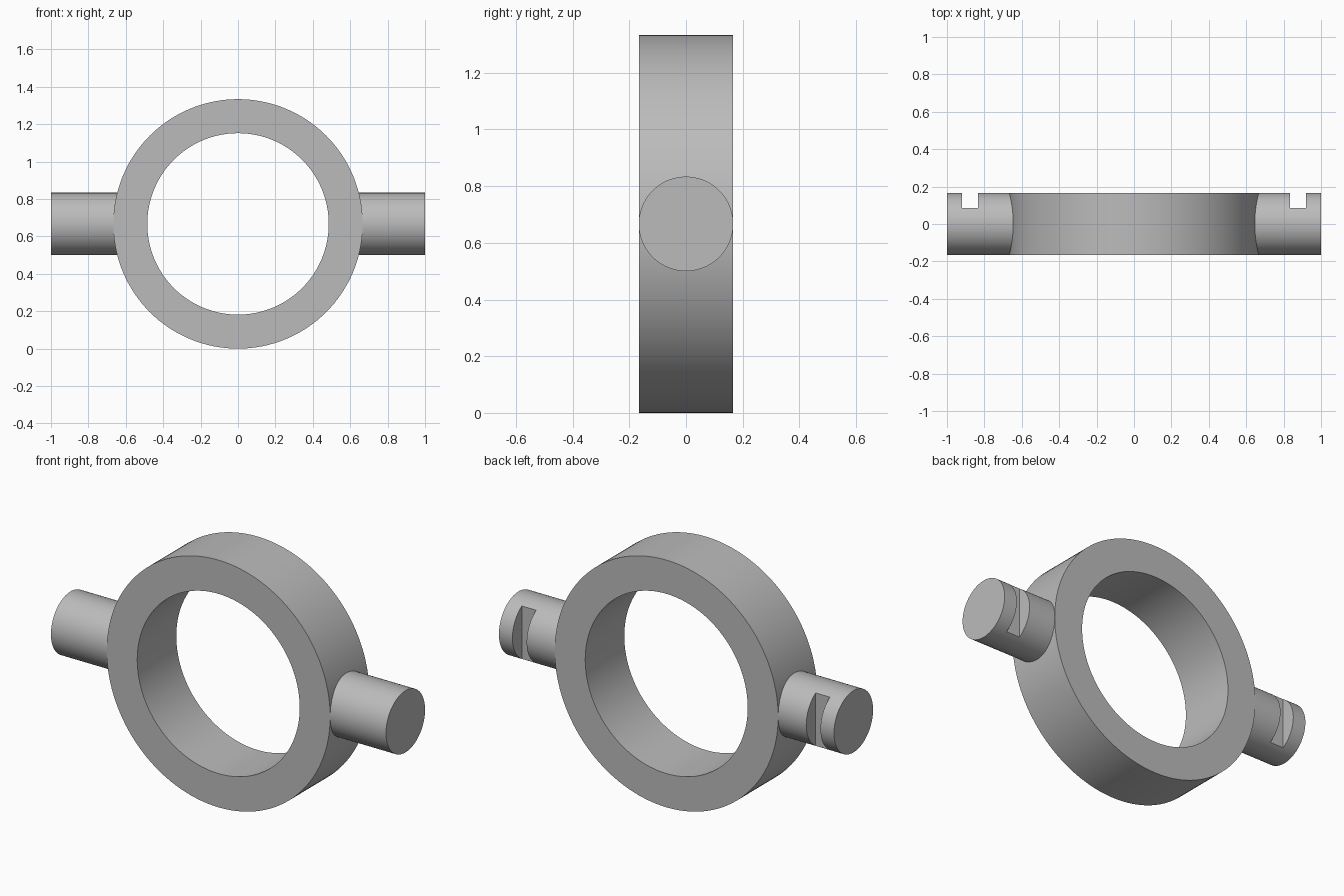
import bpy
import math

RING_R, BORE_R, PIN_R = 0.667, 0.485, 0.1667
CENTRE_Z = RING_R

default = bpy.data.objects.get("Cube")
if default:
    bpy.data.objects.remove(default, do_unlink=True)

steel = bpy.data.materials.new("plain grey")
steel.use_nodes = True
grey = (0.5, 0.5, 0.5, 1)
steel.diffuse_color = grey
steel.node_tree.nodes["Principled BSDF"].inputs["Base Color"].default_value = grey


def cylinder(name, radius, length, location, rotation, sides):
    bpy.ops.mesh.primitive_cylinder_add(vertices=sides, radius=radius, depth=length,
                                        location=location, rotation=rotation)
    obj = bpy.context.object
    obj.name = name
    obj.data.materials.append(steel)
    return obj


def cut(obj, cutter):
    """Subtract the cutter from the object, then discard the cutter."""
    mod = obj.modifiers.new("cut", 'BOOLEAN')
    mod.operation = 'DIFFERENCE'
    mod.solver = 'EXACT'
    mod.object = cutter
    cutter.hide_render = True
    bpy.ops.object.select_all(action='DESELECT')
    obj.select_set(True)
    bpy.context.view_layer.objects.active = obj
    bpy.ops.object.modifier_apply(modifier=mod.name)
    bpy.data.objects.remove(cutter, do_unlink=True)
    bpy.ops.object.shade_smooth_by_angle(angle=math.radians(30))


# Ring with a through bore along y
along_y = (math.pi / 2, 0, 0)
ring = cylinder("ring", RING_R, 2 * PIN_R, (0, 0, CENTRE_Z), along_y, 128)
cut(ring, cylinder("bore_cutter", BORE_R, 1, (0, 0, CENTRE_Z), along_y, 128))

# Side pins, each with a flat-bottomed slot across the back
PIN_START, PIN_END = 0.58, 1.0
SLOT_X, SLOT_WIDTH, SLOT_FLOOR = 0.877, 0.085, 0.086
for side, label in ((1, "left"), (-1, "right")):
    middle = side * (PIN_START + PIN_END) / 2
    pin = cylinder(label + "_pin", PIN_R, PIN_END - PIN_START,
                   (middle, 0, CENTRE_Z), (0, math.pi / 2, 0), 96)
    bpy.ops.mesh.primitive_cube_add(size=1, location=(side * SLOT_X, SLOT_FLOOR + 0.1, CENTRE_Z))
    slot = bpy.context.object
    slot.name = label + "_slot_cutter"
    slot.scale = (SLOT_WIDTH, 0.2, 0.5)
    slot.data.materials.append(steel)
    cut(pin, slot)
